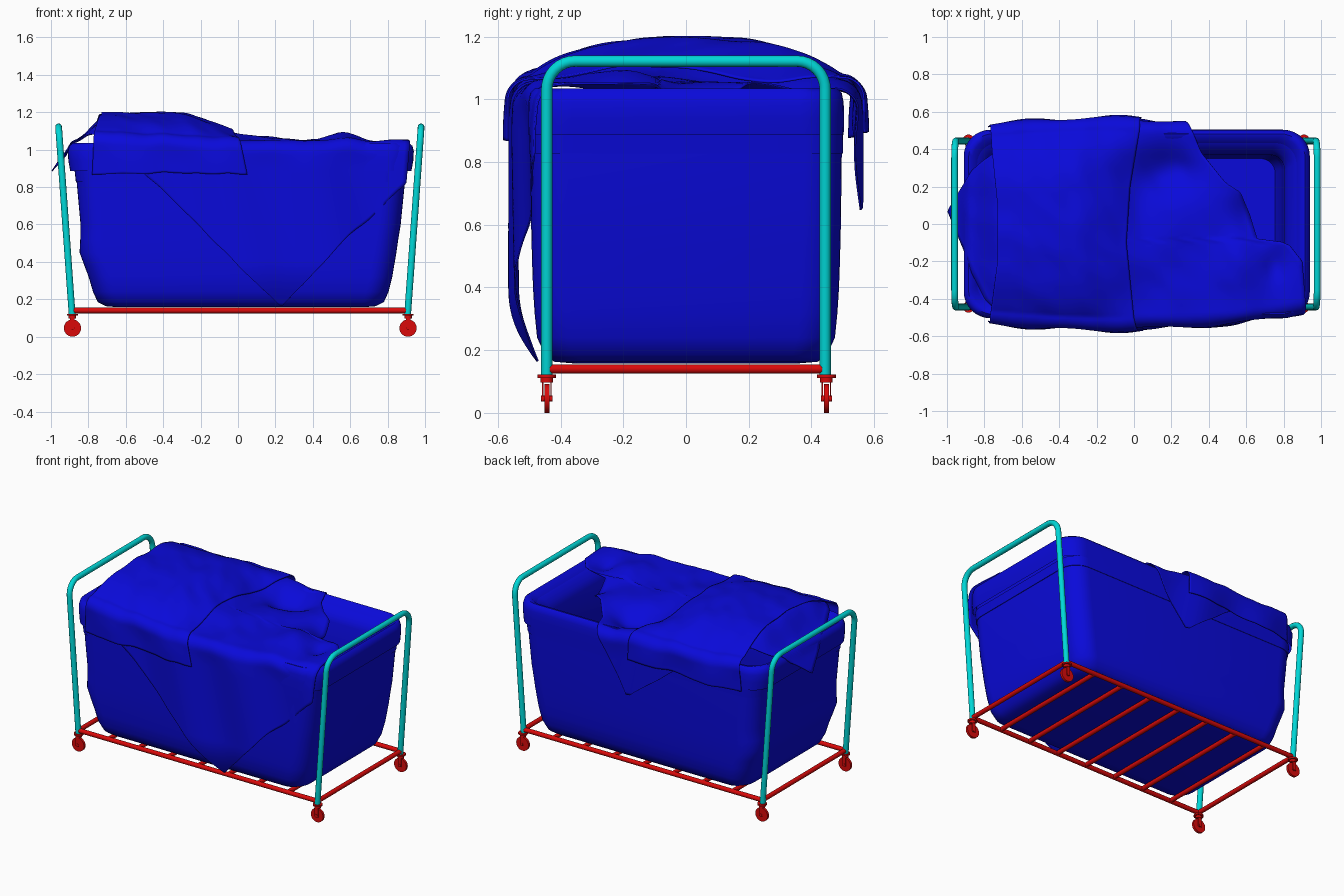
import bpy, bmesh, math
from mathutils import Vector, noise

if "Cube" in bpy.data.objects:
    bpy.data.objects.remove(bpy.data.objects["Cube"])

def material(name, rgb):
    m = bpy.data.materials.new(name)
    m.diffuse_color = (*rgb, 1)
    m.use_nodes = True
    m.node_tree.nodes["Principled BSDF"].inputs["Base Color"].default_value = m.diffuse_color
    return m

BLUE = material("blue_cloth", (0.003, 0.003, 0.7))
TEAL = material("teal_tube", (0.0, 0.68, 0.68))
RED = material("red_metal", (0.7, 0.003, 0.003))

def finish(name, bm, mat, thick=0):
    bmesh.ops.recalc_face_normals(bm, faces=bm.faces)
    me = bpy.data.meshes.new(name)
    bm.to_mesh(me)
    bm.free()
    ob = bpy.data.objects.new(name, me)
    bpy.context.collection.objects.link(ob)
    me.materials.append(mat)
    if thick:
        mod = ob.modifiers.new("thickness", 'SOLIDIFY')
        mod.thickness = thick
    bpy.ops.object.select_all(action='DESELECT')
    bpy.context.view_layer.objects.active = ob
    ob.select_set(True)
    bpy.ops.object.shade_smooth_by_angle(angle=math.radians(50))
    return ob

def tube(name, pts, r, mat):
    cu = bpy.data.curves.new(name, 'CURVE')
    cu.dimensions = '3D'
    cu.bevel_depth = r
    cu.bevel_resolution = 4
    cu.use_fill_caps = True
    sp = cu.splines.new('POLY')
    sp.points.add(len(pts) - 1)
    for p, co in zip(sp.points, pts):
        p.co = (*co, 1)
    sp.use_smooth = True
    ob = bpy.data.objects.new(name, cu)
    bpy.context.collection.objects.link(ob)
    cu.materials.append(mat)

def cylinder(name, loc, r, depth, axis, mat):
    bm = bmesh.new()
    bmesh.ops.create_cone(bm, cap_ends=True, segments=28, radius1=r, radius2=r, depth=depth)
    ob = finish(name, bm, mat)
    ob.location = loc
    if axis == 'Y':
        ob.rotation_euler.x = math.pi / 2
    return ob

def box(name, loc, size, mat):
    bm = bmesh.new()
    bmesh.ops.create_cube(bm, size=1)
    bmesh.ops.scale(bm, vec=size, verts=bm.verts)
    finish(name, bm, mat).location = loc

# rounded-rectangle loft, sections are (z, half x, half y, corner radius)
CX = 0.015
def loft(name, sections, mat, cap):
    bm = bmesh.new()
    rings = []
    for z, hx, hy, r in sections:
        ring = []
        for sx, sy, a0 in ((1, 1, 0), (-1, 1, 90), (-1, -1, 180), (1, -1, 270)):
            for k in range(9):
                a = math.radians(a0 + k * 11.25)
                x = sx * (hx - r) + r * math.cos(a)
                y = sy * (hy - r) + r * math.sin(a)
                if x < -0.6:   # sagging bulge on the left end
                    x -= 0.03 * math.exp(-((z - 0.45) / 0.09) ** 2)
                ring.append(bm.verts.new((x + CX, y, z)))
        rings.append(ring)
    n = len(rings[0])
    for a, b in zip(rings, rings[1:]):
        for i in range(n):
            bm.faces.new((a[i], a[(i + 1) % n], b[(i + 1) % n], b[i]))
    if cap:
        bm.faces.new(rings[0])
        bm.faces.new(rings[-1])
    return finish(name, bm, mat)

# open laundry bag: outside, soft rim sloping inwards, then the inside
loft("bag", [(0.158, 0.66, 0.36, 0.06), (0.163, 0.72, 0.42, 0.09), (0.185, 0.765, 0.45, 0.11),
             (0.24, 0.79, 0.475, 0.12), (0.32, 0.81, 0.483, 0.12), (0.38, 0.82, 0.487, 0.12),
             (0.45, 0.832, 0.49, 0.12), (0.52, 0.842, 0.492, 0.12), (0.6, 0.855, 0.494, 0.12),
             (0.83, 0.878, 0.497, 0.12), (1.0, 0.89, 0.495, 0.12), (1.015, 0.885, 0.475, 0.12),
             (1.0, 0.85, 0.43, 0.11), (0.96, 0.81, 0.39, 0.09), (0.92, 0.79, 0.37, 0.08),
             (0.6, 0.78, 0.37, 0.08), (0.26, 0.77, 0.37, 0.08), (0.18, 0.74, 0.35, 0.08)], BLUE, True)
# turned-over cuff and seam
loft("bag_cuff", [(0.886, 0.912, 0.503, 0.13), (0.94, 0.922, 0.504, 0.14), (0.99, 0.925, 0.503, 0.14),
                  (1.02, 0.918, 0.497, 0.14), (1.035, 0.90, 0.482, 0.13),
                  (1.03, 0.88, 0.46, 0.12), (1.0, 0.852, 0.432, 0.11)], BLUE, False)
loft("bag_seam", [(0.828, 0.875, 0.494, 0.12), (0.828, 0.882, 0.500, 0.12),
                  (0.89, 0.889, 0.501, 0.12)], BLUE, False)

# draped sheets
def smooth(a, b, x):
    t = min(1, max(0, (x - a) / (b - a)))
    return t * t * (3 - 2 * t)

def blob(x, y, cx, cy, rx, ry):
    return math.exp(-((x - cx) / rx) ** 2 - ((y - cy) / ry) ** 2)

def lerp(table, t):
    for (a, p), (b, q) in zip(table, table[1:]):
        if t <= b:
            return p + (q - p) * max(0, (t - a) / (b - a))
    return table[-1][1]

def pile(x, y):
    px = smooth(-0.89, -0.7, x) * (1 - smooth(-0.32, 0.08, x))
    h = 1.045 + 0.13 * px * max(0, 1 - abs(y / 0.5) ** 3)
    h += 0.045 * blob(x, y, 0.55, -0.2, 0.12, 0.16) + 0.03 * blob(x, y, 0.12, -0.15, 0.15, 0.2)
    h -= 0.09 * blob(x, y, 0.2, 0.28, 0.16, 0.13) + 0.06 * blob(x, y, 0.64, 0.08, 0.1, 0.14)
    h -= 0.04 * blob(x, y, 0.76, -0.22, 0.06, 0.09)
    h += 0.018 * noise.noise(Vector((x * 4, y * 3, 2)))
    return h + 0.010 * noise.noise(Vector((x * 9 + y * 4, y * 6, 7)))

def drape(u, v, off, upper):
    edge = 0.55 + off - (0.08 * ((u - 0.1) / 0.8) ** 2 if u > 0.1 else 0.04 * (min(u, 0) / 0.8) ** 2)
    r, s, sg = 0.07, abs(v), math.copysign(1, v)
    flat = edge - r
    x, y = u, min(s, flat)
    z = pile(max(u, -0.66) if upper else u, sg * y) + off
    if s > flat:
        a = min((s - flat) / r, math.pi / 2)
        y += r * math.sin(a)
        z -= r * (1 - math.cos(a)) + max(0, s - flat - r * math.pi / 2)
        y += 0.012 * smooth(flat, flat + 0.2, s) * math.sin(u * 13 + 3 * z)
        if z < 0.4:
            y -= 0.075 * ((0.4 - z) / 0.24) ** 2
    if u < -0.87:      # corner falling over the left end
        d = -0.87 - u
        x, z = -0.87 - 0.56 * d, z - 0.75 * d * smooth(0, 0.1, d)
    return x, sg * y, z

def sheet(name, left, right, off, upper, rows=130, cols=64):
    bm = bmesh.new()
    v0, v1 = left[0][0], left[-1][0]
    grid = []
    for i in range(rows + 1):
        v = v0 + (v1 - v0) * i / rows
        a, b = lerp(left, v), lerp(right, v)
        grid.append([bm.verts.new(drape(a + (b - a) * j / cols, v, off, upper)) for j in range(cols + 1)])
    for p, q in zip(grid, grid[1:]):
        for j in range(cols):
            bm.faces.new((p[j], p[j + 1], q[j + 1], q[j]))
    finish(name, bm, BLUE, 0.006)

sheet("lower_sheet",
      [(-1.41, 0.225), (-0.72, -0.5), (-0.4, -0.8), (-0.2, -0.9), (0.07, -1.1), (0.33, -0.82), (0.93, 0.03)],
      [(-1.41, 0.235), (-0.68, 0.9), (-0.45, 0.92), (-0.2, 0.9), (-0.1, 0.82), (-0.08, 0.66), (0.05, 0.62),
       (0.17, 0.57), (0.22, 0.49), (0.38, 0.36), (0.55, 0.29), (0.93, 0.06)], 0.005, False)
sheet("upper_sheet",
      [(-0.74, -0.78), (-0.5, -0.77), (-0.2, -0.73), (0.1, -0.73), (0.4, -0.76), (0.72, -0.78)],
      [(-0.74, 0.05), (-0.5, 0.0), (-0.1, -0.04), (0.2, -0.02), (0.5, 0.03), (0.72, 0.04)], 0.022, True)

# end handles: tilted hoops with rounded top corners
def hoop(name, sx):
    R, W, top = 0.09, 0.444, 1.122
    yz = [(-W, 0.12)]
    for c, a0 in ((-1, 180), (1, 90)):
        for k in range(9):
            a = math.radians(a0 - k * 11.25)
            yz.append((c * (W - R) + R * math.cos(a), top - R + R * math.sin(a)))
    yz.append((W, 0.12))
    tube(name, [(0.01 + sx * (0.897 + 0.072 * (z - 0.12)), y, z) for y, z in yz], 0.018, TEAL)

hoop("left_handle", -1)
hoop("right_handle", 1)

# base frame
X0, X1 = -0.885, 0.909
for side, y in (("front", -0.444), ("back", 0.444)):
    tube(side + "_rail", [(X0, y, 0.14), (X1, y, 0.14)], 0.015, RED)
for i in range(9):
    x = X0 + (X1 - X0) * i / 8
    tube(f"base_slat_{i + 1}", [(x, -0.444, 0.14), (x, 0.444, 0.14)], 0.015, RED)

# casters
for nx, x in (("left", X0), ("right", X1)):
    for ny, y in (("front", -0.444), ("back", 0.448)):
        n = f"{nx}_{ny}_caster"
        cylinder(n + "_wheel", (x, y, 0.046), 0.046, 0.016, 'Y', RED)
        cylinder(n + "_axle", (x, y, 0.046), 0.01, 0.036, 'Y', RED)
        cylinder(n + "_plate", (x, y, 0.117), 0.03, 0.01, 'Z', RED)
        cylinder(n + "_swivel", (x, y, 0.105), 0.02, 0.016, 'Z', RED)
        for s in (-1, 1):
            box(n + ("_fork_a" if s < 0 else "_fork_b"), (x, y + s * 0.013, 0.07), (0.024, 0.004, 0.066), RED)
